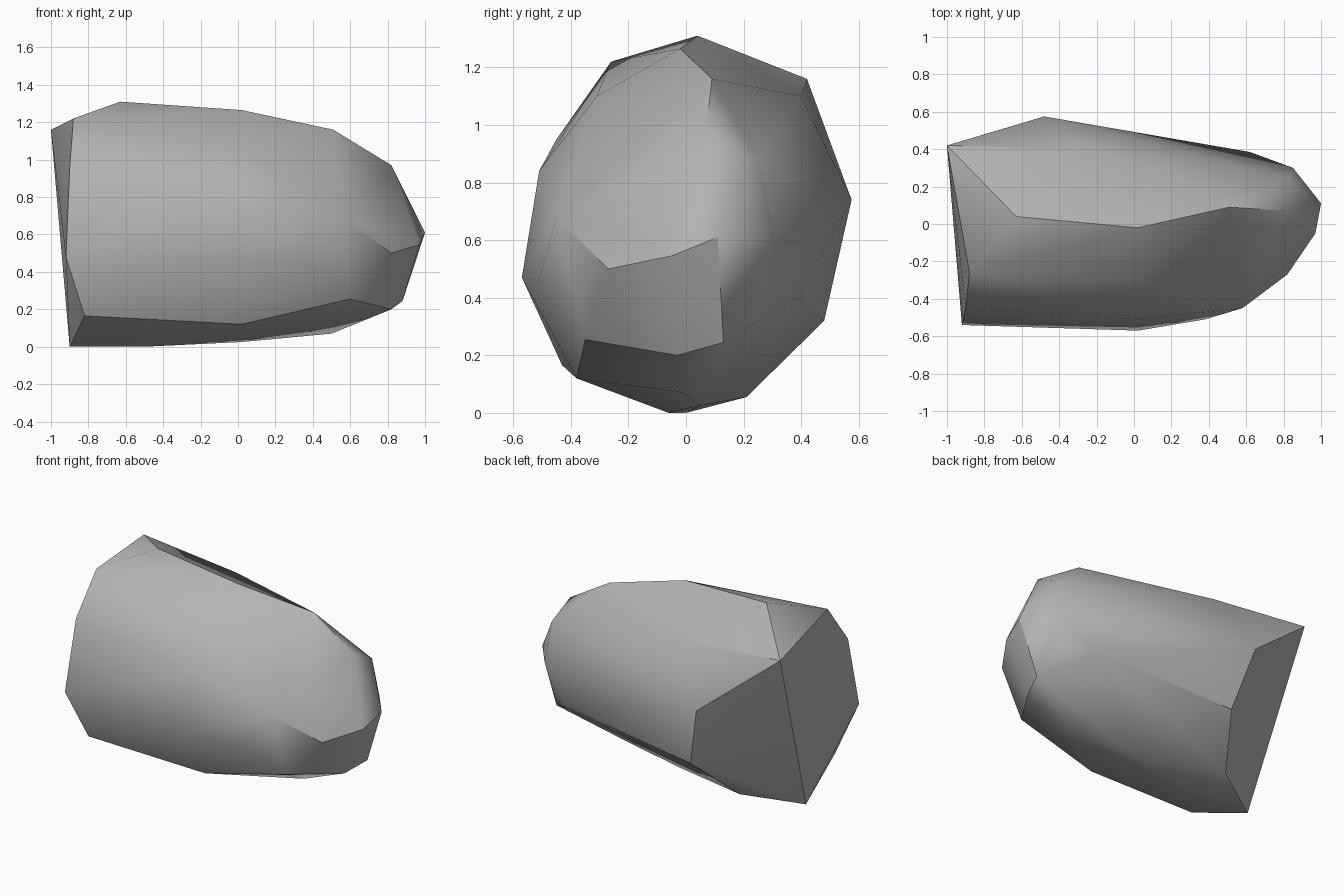
import bpy
import bmesh
import math

default_cube = bpy.data.objects.get("Cube")
if default_cube:
    bpy.data.objects.remove(default_cube, do_unlink=True)

# Corner points of the boulder, grouped by the region they shape
corners = {
    "broken_end": [(-1, .42, 1.16), (-.88, -.26, 1.22), (-.9, -.45, .95),
                   (-.92, -.54, .48), (-.82, -.43, .165), (-.9, 0, 0)],
    "slanted_back": [(-.48, .575, .74), (-.37, .48, .32), (-.55, .21, .055),
                     (-.3, .4, 1.1)],
    "ridge": [(-.63, .04, 1.31), (.02, -.02, 1.265), (.51, .09, 1.16)],
    "front_side": [(.02, -.31, 1.1), (.02, -.51, .84), (.02, -.57, .47),
                   (.38, -.51, .46), (.58, -.45, .68), (.6, -.35, .255)],
    "underside": [(-.5, -.06, 0), (.02, -.38, .12), (.02, .05, .025),
                  (.5, -.01, .07)],
    "back_shoulder": [(.62, .385, .4), (.8, .275, .4), (.85, .3, .61),
                      (.83, .25, .875)],
    "nose": [(.82, .07, .97), (1, .11, .61), (.97, -.05, .545),
             (.82, -.27, .5), (.88, .13, .245), (.82, -.03, .2)],
}


def make_material(name, colour):
    material = bpy.data.materials.new(name)
    material.use_nodes = True
    material.diffuse_color = colour
    shader = next(node for node in material.node_tree.nodes
                  if node.type == "BSDF_PRINCIPLED")
    shader.inputs["Base Color"].default_value = colour
    shader.inputs["Roughness"].default_value = .9
    return material


def make_hull(name, points, material):
    """Wrap the points in a faceted convex shell."""
    bm = bmesh.new()
    for point in points:
        bm.verts.new(point)
    bmesh.ops.convex_hull(bm, input=list(bm.verts), use_existing_faces=False)
    loose = [vert for vert in bm.verts if not vert.link_faces]
    bmesh.ops.delete(bm, geom=loose, context="VERTS")
    bmesh.ops.recalc_face_normals(bm, faces=list(bm.faces))
    mesh = bpy.data.meshes.new(name)
    bm.to_mesh(mesh)
    bm.free()
    mesh.materials.append(material)
    hull = bpy.data.objects.new(name, mesh)
    bpy.context.collection.objects.link(hull)
    return hull


# Boulder body, softened across shallow edges and crisp at the breaks
stone_grey = make_material("stone_grey", (.45, .45, .45, 1))
all_points = [point for region in corners.values() for point in region]
boulder = make_hull("boulder", all_points, stone_grey)

bpy.ops.object.select_all(action="DESELECT")
boulder.select_set(True)
bpy.context.view_layer.objects.active = boulder
bpy.ops.object.shade_smooth_by_angle(angle=math.radians(32))
